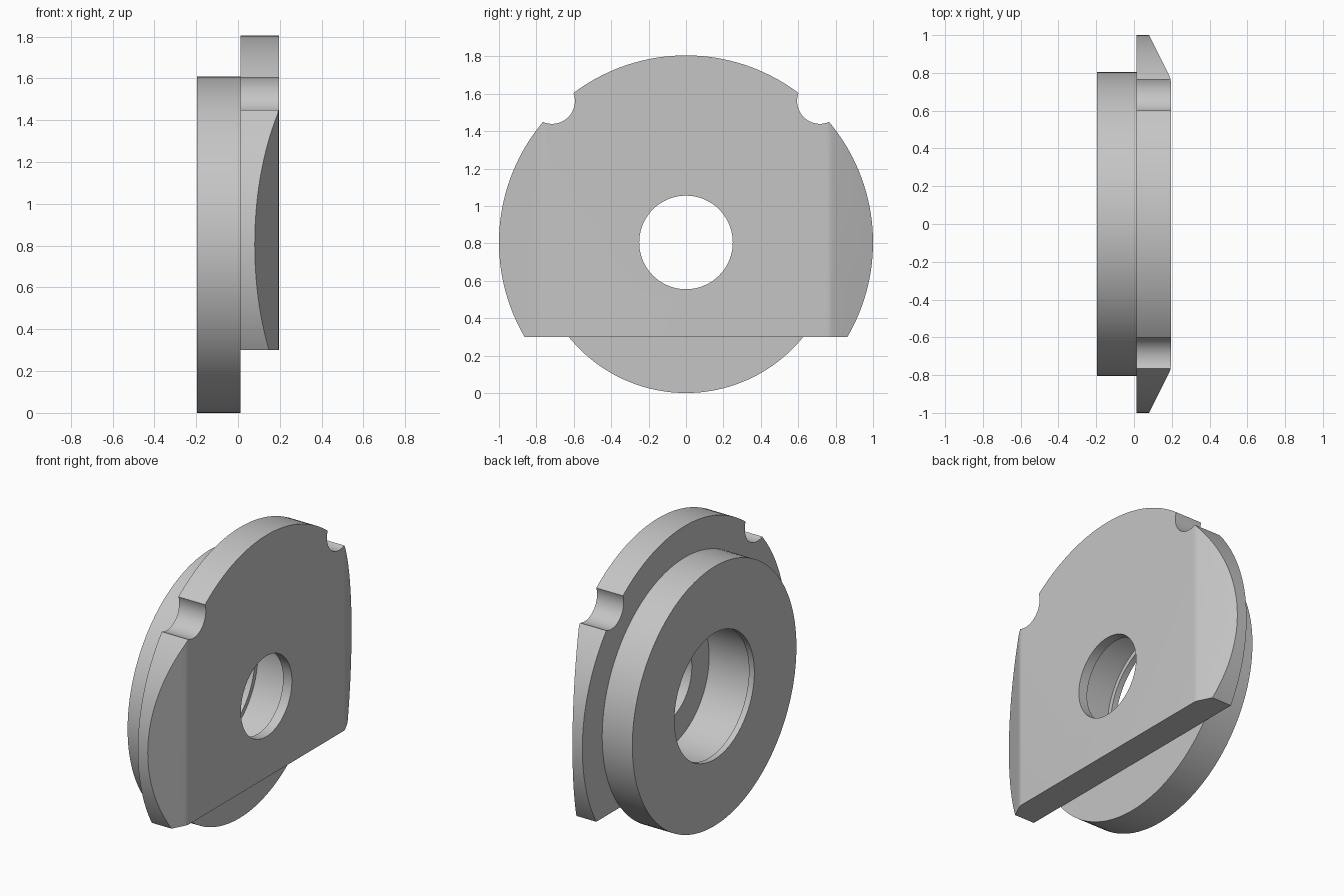
import bpy, bmesh, math
from mathutils import Vector

cube = bpy.data.objects.get("Cube")
if cube:
    bpy.data.objects.remove(cube, do_unlink=True)

AXIS_Z = 0.805            # height of the shared bore axis
BACK, STEP, FACE = -0.195, 0.012, 0.195

metal = bpy.data.materials.new("plain_grey")
metal.use_nodes = True
grey = (0.56, 0.56, 0.56, 1)
metal.diffuse_color = grey
metal.node_tree.nodes["Principled BSDF"].inputs["Base Color"].default_value = grey


def disc(name, radius, x0, x1, y=0.0, z=AXIS_Z, sides=128):
    """Cylinder lying along x."""
    bpy.ops.mesh.primitive_cylinder_add(vertices=sides, radius=radius, depth=x1 - x0,
                                        location=((x0 + x1) / 2, y, z),
                                        rotation=(0, math.pi / 2, 0))
    ob = bpy.context.object
    ob.name = name
    return ob


def combine(target, tool, operation):
    """Apply a boolean and discard the tool."""
    mod = target.modifiers.new("boolean", 'BOOLEAN')
    mod.operation, mod.object, mod.solver = operation, tool, 'EXACT'
    bpy.context.view_layer.objects.active = target
    bpy.ops.object.modifier_apply(modifier=mod.name)
    bpy.data.objects.remove(tool, do_unlink=True)


def prism(name, outline, z0, z1):
    """Extrude an xy outline upward."""
    bm = bmesh.new()
    face = bm.faces.new([bm.verts.new((x, y, z0)) for x, y in outline])
    top = bmesh.ops.extrude_face_region(bm, geom=[face])["geom"]
    bmesh.ops.translate(bm, vec=(0, 0, z1 - z0),
                        verts=[v for v in top if isinstance(v, bmesh.types.BMVert)])
    bmesh.ops.recalc_face_normals(bm, faces=bm.faces)
    mesh = bpy.data.meshes.new(name)
    bm.to_mesh(mesh)
    bm.free()
    ob = bpy.data.objects.new(name, mesh)
    bpy.context.collection.objects.link(ob)
    return ob


# Plate section: sloped sides with a softly rounded crease
corner, rim = Vector((FACE, 0.77)), Vector((0.08, 1.0))
start = corner - Vector((0, 0.02))
end = corner + (rim - corner).normalized() * 0.02
crease = [start.lerp(corner, t).lerp(corner.lerp(end, t), t)
          for t in (0, 1 / 3, 2 / 3, 1)]
slope_dir = (rim - corner) / (rim.y - corner.y)
outer = corner + slope_dir * 0.27
half = [tuple(p) for p in crease] + [tuple(outer), (STEP, outer.y)]
outline = half + [(x, -y) for x, y in reversed(half)]

# Round flange plate with a flat bottom edge
plate = prism("flange_plate", outline, 0.30, 2.0)
combine(plate, disc("rim", 1.0, STEP - 0.1, FACE + 0.1, sides=160), 'INTERSECT')

# Two round notches near the top
for side in (-1, 1):
    combine(plate, disc("notch", 0.122, STEP - 0.1, FACE + 0.1,
                        y=side * 0.716, z=1.561, sides=64), 'DIFFERENCE')

# Rear boss joined to the plate
boss = disc("boss", 0.805, BACK, STEP)
combine(plate, boss, 'UNION')

# Stepped bore: front hole, wide chamber and narrower rear lip
chamber = disc("chamber", 0.42, BACK + 0.037, 0.135)
combine(plate, chamber, 'DIFFERENCE')
combine(plate, disc("rear_opening", 0.392, BACK - 0.1, 0.05), 'DIFFERENCE')
combine(plate, disc("front_hole", 0.25, 0.05, FACE + 0.1), 'DIFFERENCE')

plate.data.materials.clear()
plate.data.materials.append(metal)
for poly in plate.data.polygons:
    poly.material_index = 0

bpy.ops.object.select_all(action='DESELECT')
plate.select_set(True)
bpy.context.view_layer.objects.active = plate
bpy.ops.object.shade_smooth_by_angle(angle=math.radians(6))
